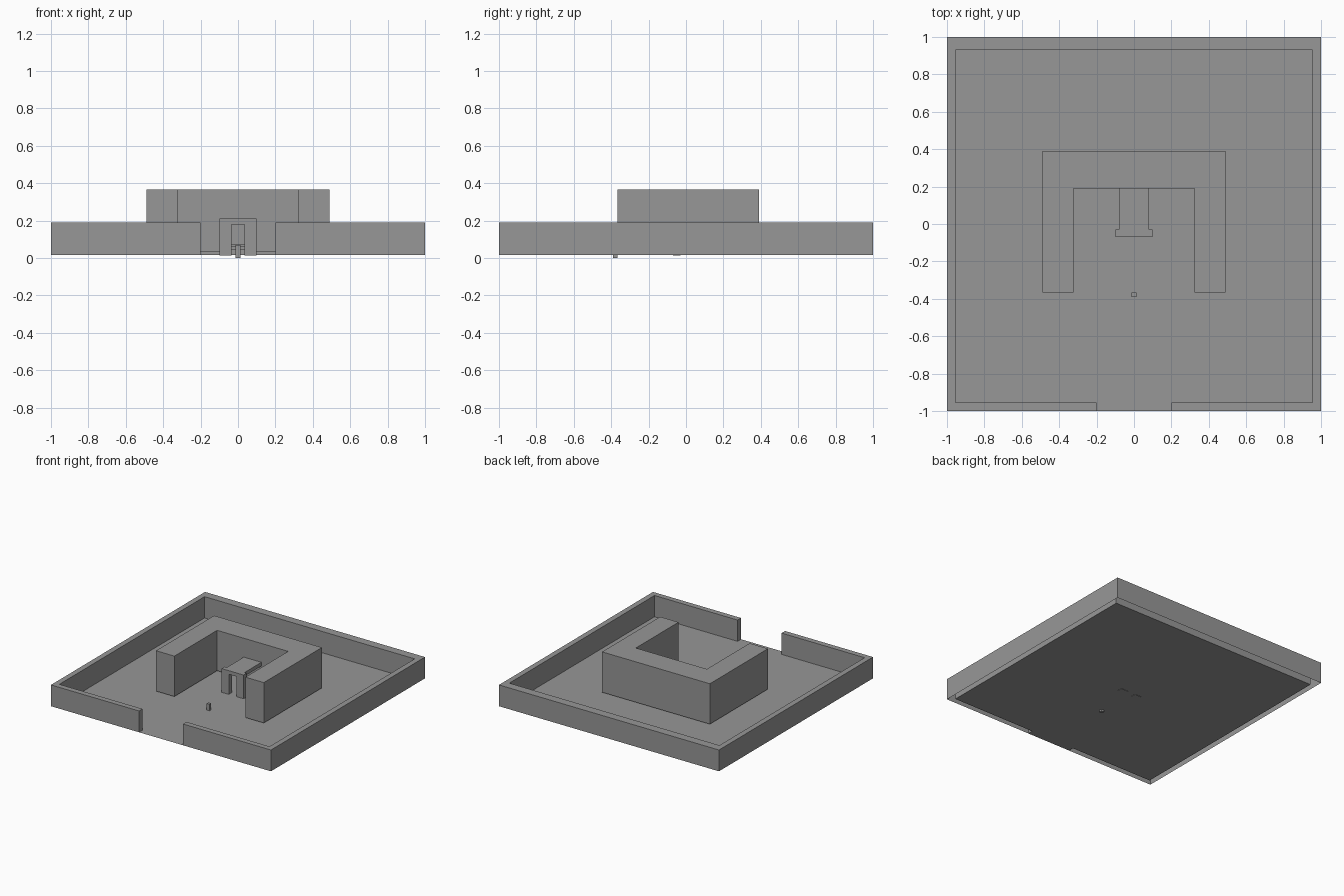
import bpy
import bmesh

if "Cube" in bpy.data.objects:
    bpy.data.objects.remove(bpy.data.objects["Cube"], do_unlink=True)

GREY = (0.31, 0.31, 0.31, 1.0)
stone = bpy.data.materials.new("plain grey")
stone.use_nodes = True
stone.diffuse_color = GREY
stone.node_tree.nodes["Principled BSDF"].inputs["Base Color"].default_value = GREY


def prism(name, outline, z0, z1=None, bottom=True):
    """Extrude a counter-clockwise outline from z0 to z1; flat sheet if z1 is None."""
    bm = bmesh.new()
    low = [bm.verts.new((x, y, z0)) for x, y in outline]
    if z1 is None:
        bm.faces.new(low)
    else:
        high = [bm.verts.new((x, y, z1)) for x, y in outline]
        bm.faces.new(high)
        if bottom:
            bm.faces.new(low[::-1])
        n = len(low)
        for i in range(n):
            j = (i + 1) % n
            bm.faces.new((low[i], low[j], high[j], high[i]))
    mesh = bpy.data.meshes.new(name)
    bm.to_mesh(mesh)
    bm.free()
    mesh.materials.append(stone)
    obj = bpy.data.objects.new(name, mesh)
    bpy.context.collection.objects.link(obj)
    return obj


def rect(x0, x1, y0, y1):
    return [(x0, y0), (x1, y0), (x1, y1), (x0, y1)]


def mirrored(right_half):
    """Complete an outline given from front to back on the +x side."""
    return right_half + [(-x, y) for x, y in reversed(right_half)]


GROUND = 0.015
GATE, INNER, BACK = 0.2, 0.955, 0.93

# Courtyard floor with a tongue through the gate
prism("floor", mirrored([(GATE, -1), (GATE, -INNER), (INNER, -INNER), (INNER, BACK)]), GROUND)

# Perimeter wall, open underneath, with the gate gap at the front
prism("perimeter_wall",
      mirrored([(GATE, -1), (1, -1), (1, 1)])
      + mirrored([(GATE, -INNER), (INNER, -INNER), (INNER, BACK)])[::-1],
      GROUND, 0.19, bottom=False)

# U-shaped main building, opening to the front
prism("main_building",
      mirrored([(0.49, -0.365), (0.49, 0.39)])
      + mirrored([(0.323, -0.365), (0.323, 0.19)])[::-1],
      0.033, 0.365)

# Portico: T-shaped roof on two front pillars
prism("portico_roof",
      mirrored([(0.1, -0.07), (0.1, -0.03), (0.08, -0.03), (0.08, 0.19)]),
      0.18, 0.21)
for side, sx in (("left", 1), ("right", -1)):
    xs = sorted((0.035 * sx, 0.1 * sx))
    prism(side + "_pillar", rect(*xs, -0.07, -0.03), 0.013, 0.18)

# Entrance steps under the portico roof
for i in range(3):
    prism("entrance_step_%d" % (i + 1), rect(-0.035, 0.035, 0.1 + 0.03 * i, 0.19),
          GROUND, 0.045 + 0.015 * i)

# Small marker post in the forecourt
prism("marker_post", rect(-0.013, 0.013, -0.39, -0.366), 0, 0.068)
